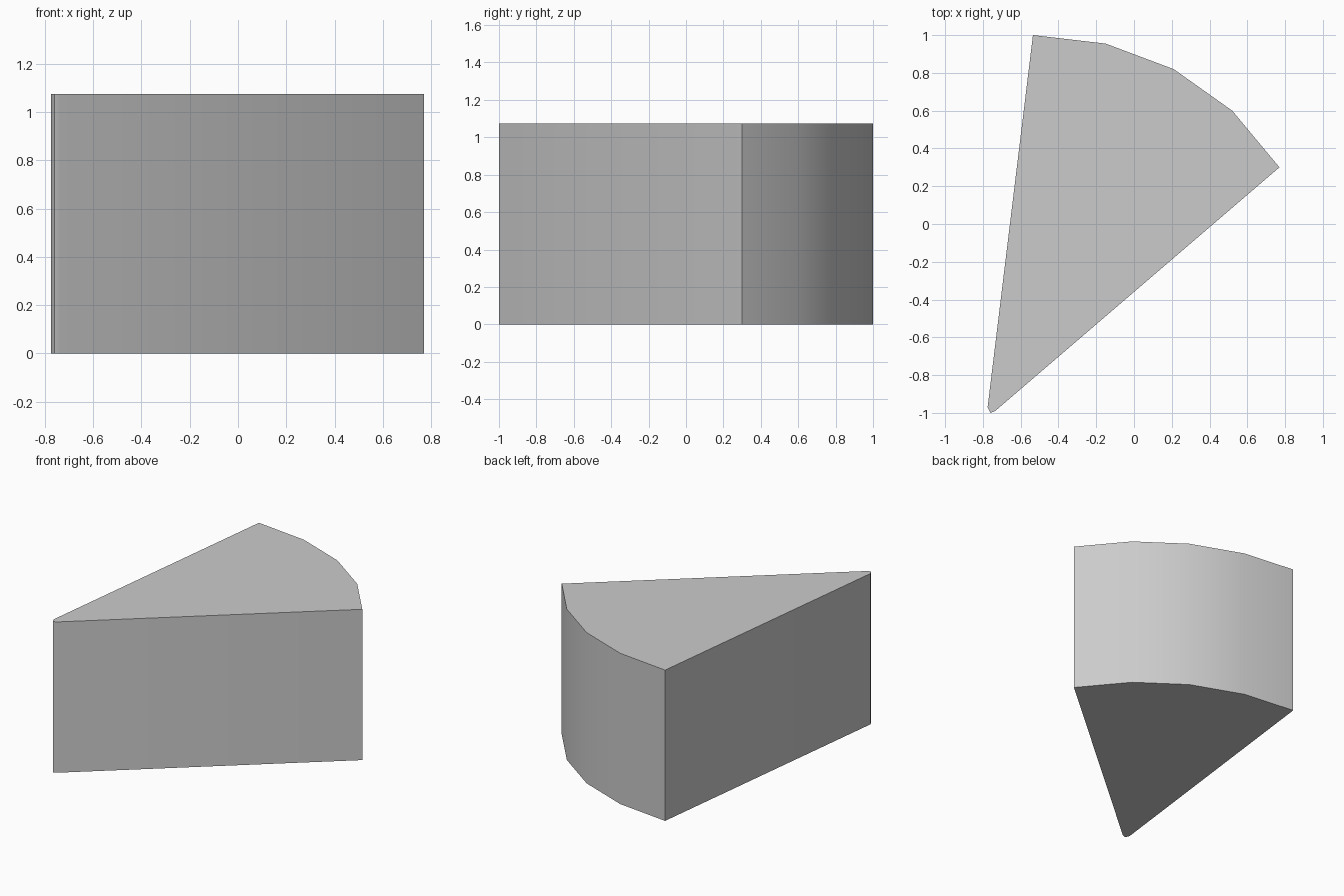
import bpy
import bmesh
import math

cube = bpy.data.objects.get("Cube")
if cube:
    bpy.data.objects.remove(cube, do_unlink=True)

HEIGHT = 1.075

# Single plain grey
grey = bpy.data.materials.new("light_grey")
grey.use_nodes = True
colour = (0.6, 0.6, 0.6, 1)
grey.diffuse_color = colour
grey.node_tree.nodes["Principled BSDF"].inputs["Base Color"].default_value = colour

# Wedge outline: blunt tip, straight sides, faceted arc
outline = [(-0.76, -1), (-0.735, -0.99), (0.77, 0.30), (0.52, 0.60),
           (0.21, 0.82), (-0.15, 0.955), (-0.535, 1), (-0.775, -0.97)]

# Extrude the outline into a solid block
bm = bmesh.new()
base = bm.faces.new([bm.verts.new((x, y, 0)) for x, y in outline])
top = bmesh.ops.extrude_face_region(bm, geom=[base], use_keep_orig=True)
verts = [v for v in top["geom"] if isinstance(v, bmesh.types.BMVert)]
bmesh.ops.translate(bm, verts=verts, vec=(0, 0, HEIGHT))
bmesh.ops.recalc_face_normals(bm, faces=bm.faces)
mesh = bpy.data.meshes.new("wedge_block")
bm.to_mesh(mesh)
bm.free()
mesh.materials.append(grey)

wedge = bpy.data.objects.new("wedge_block", mesh)
bpy.context.collection.objects.link(wedge)

# Smooth the curved wall, keep the corners sharp
bpy.context.view_layer.objects.active = wedge
wedge.select_set(True)
bpy.ops.object.shade_smooth_by_angle(angle=math.radians(35))
